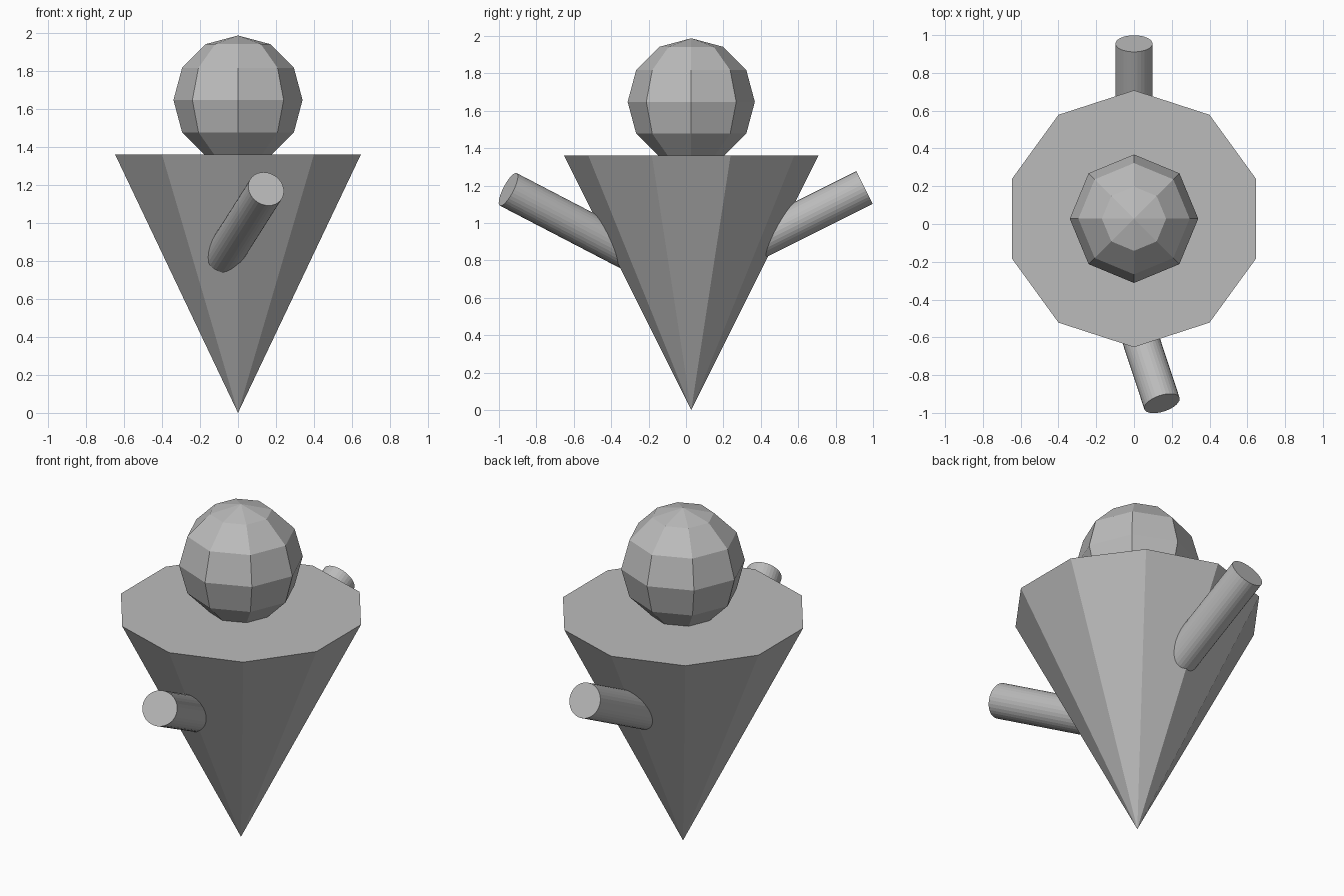
import bpy
from mathutils import Vector

cube = bpy.data.objects.get("Cube")
if cube:
    bpy.data.objects.remove(cube, do_unlink=True)

grey = bpy.data.materials.new("plain grey")
grey.use_nodes = True
grey.diffuse_color = (0.5, 0.5, 0.5, 1)
grey.node_tree.nodes["Principled BSDF"].inputs["Base Color"].default_value = grey.diffuse_color

CENTRE_Y = 0.028
BODY_RADIUS = 0.68
BODY_HEIGHT = 1.36


def finish(name):
    """Name the active object and give it the flat grey finish."""
    obj = bpy.context.object
    obj.name = name
    obj.data.materials.append(grey)
    bpy.ops.object.shade_flat()
    return obj


def arm(name, tip, direction, length=0.8, radius=0.098):
    """Cylinder ending at tip, running back into the body."""
    axis = Vector(direction).normalized()
    bpy.ops.mesh.primitive_cylinder_add(
        vertices=32, radius=radius, depth=length,
        location=Vector(tip) - axis * length / 2,
        rotation=axis.to_track_quat("Z", "Y").to_euler())
    return finish(name)


# Body: ten-sided cone standing on its point
bpy.ops.mesh.primitive_cone_add(
    vertices=10, radius1=0, radius2=BODY_RADIUS, depth=BODY_HEIGHT,
    location=(0, CENTRE_Y, BODY_HEIGHT / 2))
finish("body_cone")

# Head: coarse faceted ball sunk slightly into the body
bpy.ops.mesh.primitive_uv_sphere_add(
    segments=8, ring_count=6, radius=0.34, location=(0, CENTRE_Y, 1.648))
finish("head")

# Arms: the front one leans sideways, the back one is straight
arm("front_arm", (0.148, -0.95, 1.18), (0.33, -1, 0.52))
arm("back_arm", (0, 0.955, 1.19), (0, 1, 0.5))
